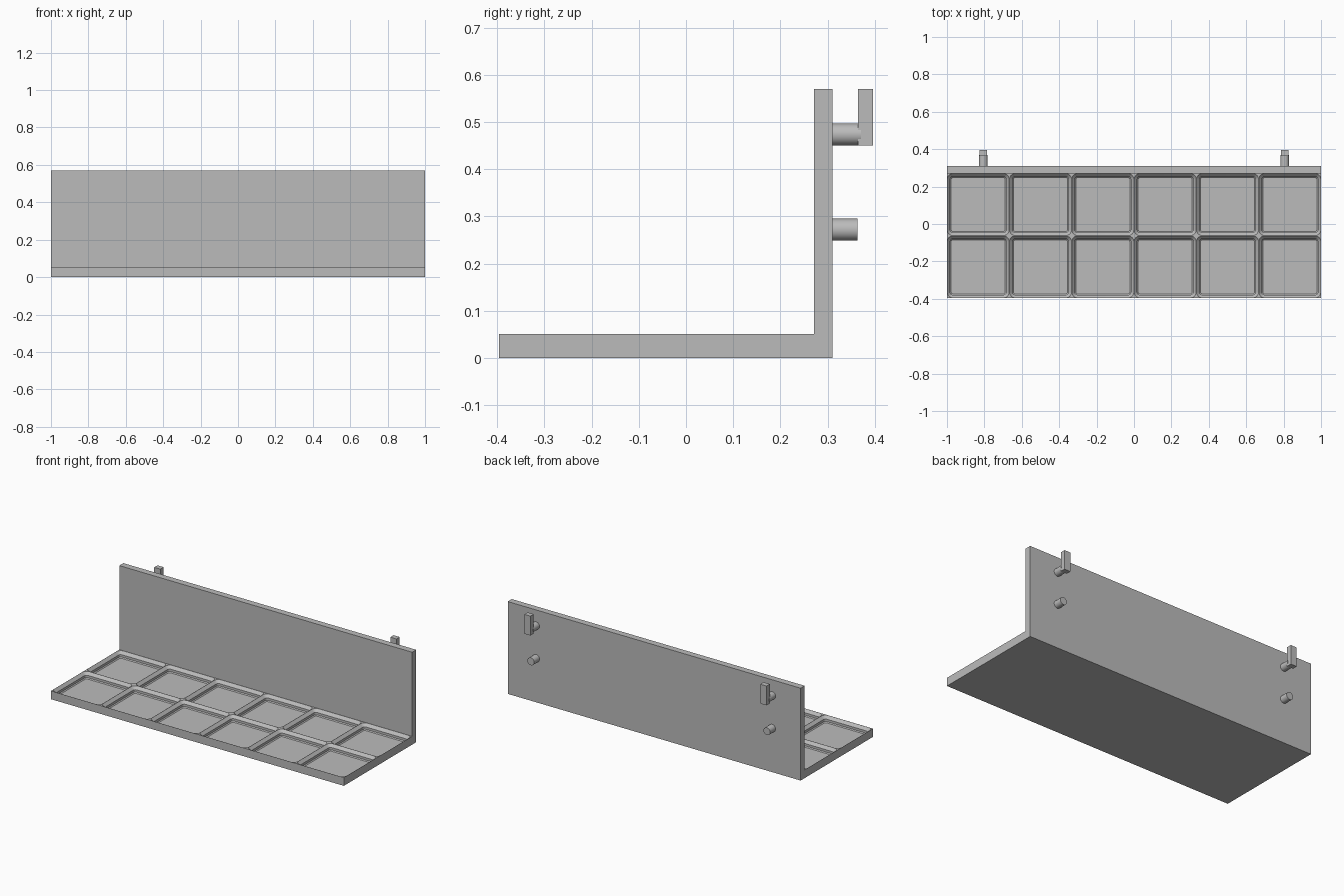
import bpy, bmesh, math
from mathutils import Vector

if "Cube" in bpy.data.objects:
    bpy.data.objects.remove(bpy.data.objects["Cube"])

MM = 2 / 252                      # one millimetre in model units
PITCH = 42 * MM
Y0, Y1, Y2, Y3 = -0.396, 0.2707, 0.3103, 0.396   # front, wall front, wall back, hook back
PLATE, TOP = 0.051, 0.57

grey = bpy.data.materials.new("grey plastic")
grey.diffuse_color = (0.5, 0.5, 0.5, 1)
grey.use_nodes = True
grey.node_tree.nodes["Principled BSDF"].inputs["Base Color"].default_value = grey.diffuse_color


def finish(bm, name):
    bmesh.ops.recalc_face_normals(bm, faces=bm.faces)
    mesh = bpy.data.meshes.new(name)
    bm.to_mesh(mesh)
    bm.free()
    mesh.materials.append(grey)
    ob = bpy.data.objects.new(name, mesh)
    bpy.context.collection.objects.link(ob)
    return ob


def smooth(ob):
    bpy.ops.object.select_all(action='DESELECT')
    ob.select_set(True)
    bpy.context.view_layer.objects.active = ob
    bpy.ops.object.shade_smooth_by_angle(angle=math.radians(30))


def loft(bm, rings):
    """Skin a list of equal-length vertex rings and cap both ends."""
    rings = [[bm.verts.new(p) for p in r] for r in rings]
    n = len(rings[0])
    for a, b in zip(rings, rings[1:]):
        for i in range(n):
            j = (i + 1) % n
            bm.faces.new((a[i], a[j], b[j], b[i]))
    bm.faces.new(rings[0][::-1])
    bm.faces.new(rings[-1])


def rounded_square(cx, cy, z, size, r, steps=6):
    pts = []
    h = size / 2 - r
    for k, (sx, sy) in enumerate(((1, 1), (-1, 1), (-1, -1), (1, -1))):
        for s in range(steps + 1):
            a = math.pi / 2 * (k + s / steps)
            pts.append(Vector((cx + sx * h + r * math.cos(a), cy + sy * h + r * math.sin(a), z)))
    return pts


def box(name, x0, x1, y0, y1, z0, z1):
    bm = bmesh.new()
    loft(bm, [[(x0, y0, z), (x1, y0, z), (x1, y1, z), (x0, y1, z)] for z in (z0, z1)])
    return finish(bm, name)


def peg(name, x, z, y0, y1, r=0.0232):
    bm = bmesh.new()
    ring = [2 * math.pi * i / 32 for i in range(32)]
    loft(bm, [[(x + r * math.cos(a), y, z + r * math.sin(a)) for a in ring] for y in (y0, y1)])
    smooth(finish(bm, name))


# L-shaped body: tray plate and back wall
profile = [(Y0, 0), (Y2, 0), (Y2, TOP), (Y1, TOP), (Y1, PLATE), (Y0, PLATE)]
bm = bmesh.new()
loft(bm, [[(x, y, z) for y, z in profile] for x in (-1, 1)])
shelf = finish(bm, "shelf_body")

# Stepped pockets, 6 x 2: (height below rim, size, corner radius) in mm
steps = [(4.65, 36.3, 1.15), (3.95, 37.7, 1.85), (2.15, 37.7, 1.85), (0, 41.8, 3.9), (-1, 41.8, 3.9)]
bm = bmesh.new()
for i in range(6):
    for j in range(2):
        cx, cy = -1 + PITCH * (i + 0.5), Y0 + PITCH * (j + 0.5)
        loft(bm, [rounded_square(cx, cy, PLATE - d * MM, s * MM, r * MM) for d, s, r in steps])
cutter = finish(bm, "pocket_cutter")
cutter.hide_render = True
mod = shelf.modifiers.new("pockets", 'BOOLEAN')
mod.operation = 'DIFFERENCE'
mod.solver = 'EXACT'
mod.object = cutter
bpy.context.view_layer.objects.active = shelf
bpy.ops.object.modifier_apply(modifier=mod.name)
bpy.data.objects.remove(cutter)
smooth(shelf)

# Pegboard mounts on the back: upper peg with upright hook, lower plain peg
for side, sx in (("left", -0.806), ("right", 0.806)):
    peg("upper_peg_" + side, sx, 0.4735, Y2 - 0.005, 0.37)
    box("hook_" + side, sx - 0.021, sx + 0.021, 0.364, Y3, 0.4505, TOP)
    peg("lower_peg_" + side, sx, 0.272, Y2 - 0.005, 0.363)
